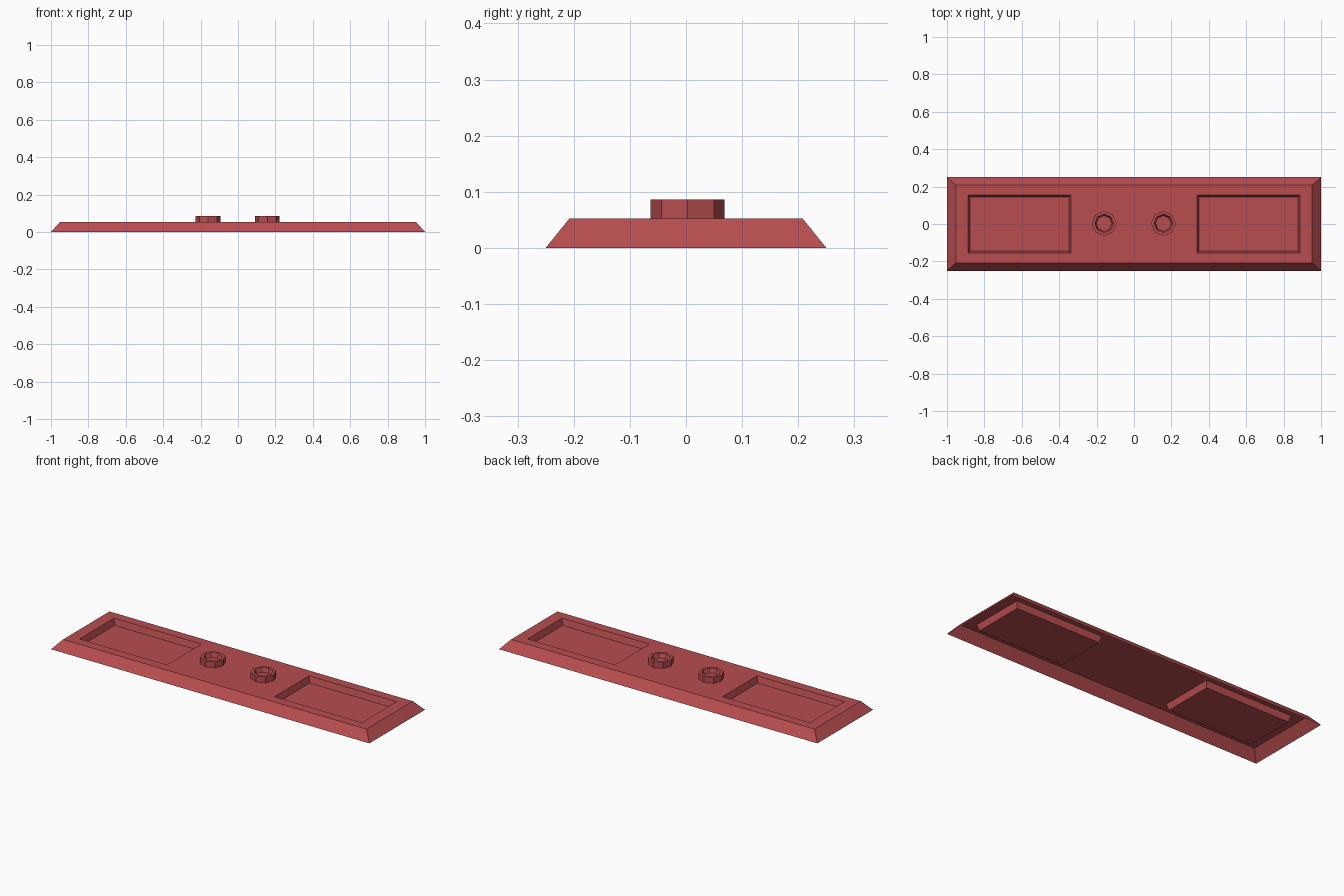
import bpy, bmesh
from math import cos, sin, pi

if "Cube" in bpy.data.objects:
    bpy.data.objects.remove(bpy.data.objects["Cube"])

mat = bpy.data.materials.new("red")
mat.diffuse_color = (0.48, 0.075, 0.08, 1)
mat.use_nodes = True
mat.node_tree.nodes["Principled BSDF"].inputs["Base Color"].default_value = mat.diffuse_color


def finish(bm, name):
    mesh = bpy.data.meshes.new(name)
    bm.to_mesh(mesh)
    bm.free()
    mesh.materials.append(mat)
    obj = bpy.data.objects.new(name, mesh)
    bpy.context.collection.objects.link(obj)
    return obj


# Base plate: open-bottomed shell with sloped sides and two sunken pockets
TOP = 0.052
xs = [-0.953, -0.887, -0.338, 0.338, 0.887, 0.953]
ys = [-0.208, -0.155, 0.155, 0.208]
bm = bmesh.new()
grid = [[bm.verts.new((x, y, TOP)) for y in ys] for x in xs]
pockets = []
for i in range(len(xs) - 1):
    for j in range(len(ys) - 1):
        f = bm.faces.new((grid[i][j], grid[i + 1][j],
                          grid[i + 1][j + 1], grid[i][j + 1]))
        if j == 1 and i in (1, 3):
            pockets.append(f)

# Sloped skirt: drop the outline to the ground and spread it outwards
rim = [e for e in bm.edges if e.is_boundary]
skirt = bmesh.ops.extrude_edge_only(bm, edges=rim)["geom"]
for v in skirt:
    if isinstance(v, bmesh.types.BMVert):
        v.co.x *= 1.0 / 0.953
        v.co.y *= 0.25 / 0.208
        v.co.z = 0

# Pockets with tapered walls
bm.normal_update()
bmesh.ops.inset_individual(bm, faces=pockets, thickness=0.014, depth=-0.035)
bmesh.ops.recalc_face_normals(bm, faces=bm.faces)
bm.normal_update()
if pockets[0].normal.z < 0:
    bmesh.ops.reverse_faces(bm, faces=bm.faces)
finish(bm, "base_plate")


# Octagonal studs with a tapered hollow, lofted from (radius, height) rings
def stud(name, cx, cy):
    bm = bmesh.new()
    profile = [(0.066, TOP), (0.066, 0.086), (0.050, 0.086), (0.042, 0.062)]
    n = 8
    rings = [[bm.verts.new((cx + r * cos(2 * pi * k / n),
                            cy + r * sin(2 * pi * k / n), z))
              for k in range(n)] for r, z in profile]
    for a, b in zip(rings, rings[1:]):
        for k in range(n):
            m = (k + 1) % n
            bm.faces.new((a[k], a[m], b[m], b[k]))
    bm.faces.new(rings[0][::-1])
    bm.faces.new(rings[-1])
    finish(bm, name)


stud("stud_left", -0.16, 0.003)
stud("stud_right", 0.157, 0.003)
